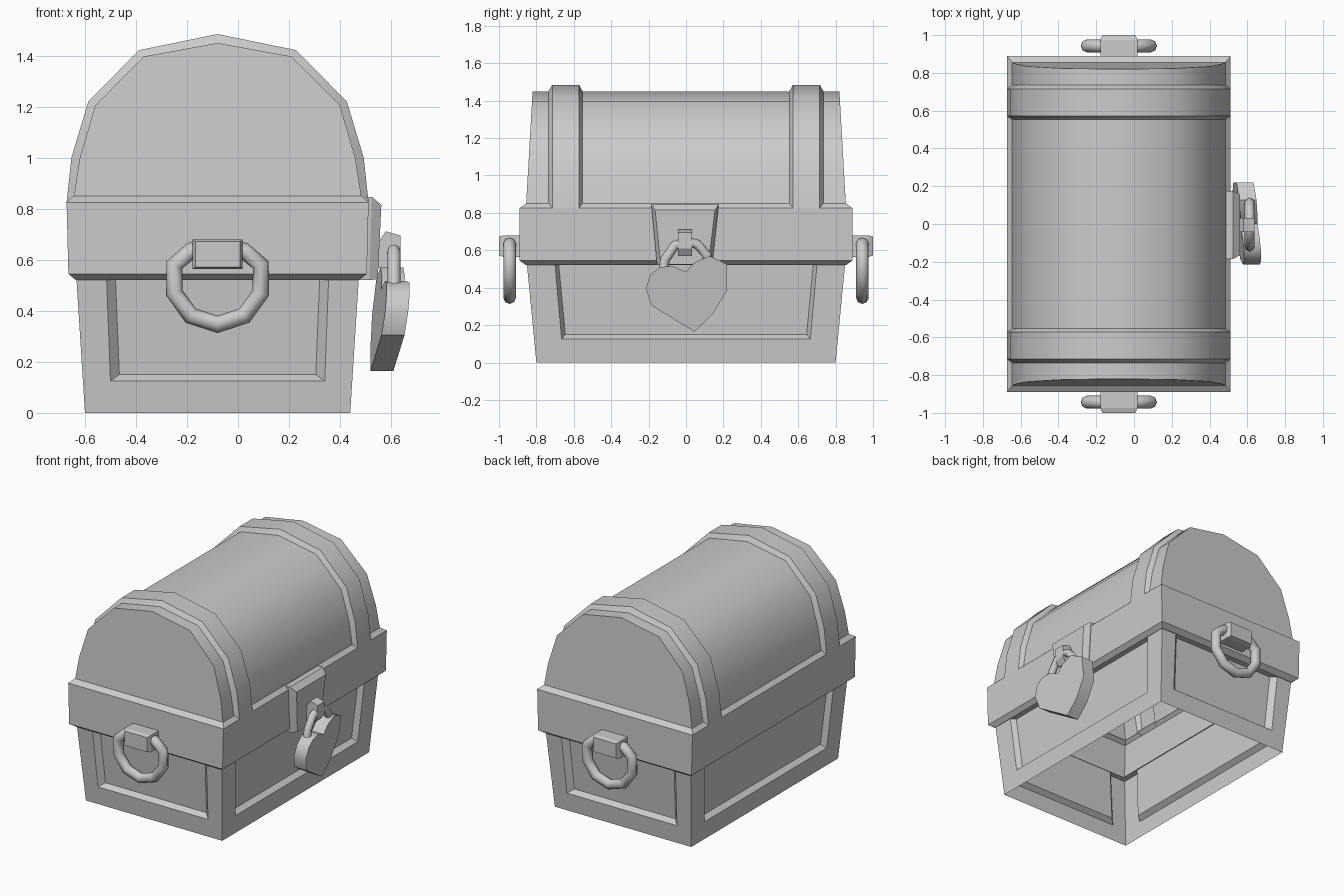
import bpy, bmesh, math
from mathutils import Matrix, Vector

cube = bpy.data.objects.get("Cube")
if cube:
    bpy.data.objects.remove(cube, do_unlink=True)

CX = -0.08          # chest centre along x
BASE_TOP = 0.52

grey = bpy.data.materials.new("plain_grey")
grey.use_nodes = True
grey.diffuse_color = (0.6, 0.6, 0.6, 1)
grey.node_tree.nodes["Principled BSDF"].inputs["Base Color"].default_value = (0.6, 0.6, 0.6, 1)


def smooth(ob, angle):
    bpy.ops.object.select_all(action='DESELECT')
    ob.select_set(True)
    bpy.context.view_layer.objects.active = ob
    bpy.ops.object.shade_smooth_by_angle(angle=math.radians(angle))


def finish(bm, name, angle=None):
    bmesh.ops.remove_doubles(bm, verts=bm.verts, dist=0.0005)
    bmesh.ops.recalc_face_normals(bm, faces=bm.faces)
    mesh = bpy.data.meshes.new(name)
    bm.to_mesh(mesh)
    bm.free()
    mesh.materials.append(grey)
    ob = bpy.data.objects.new(name, mesh)
    bpy.context.collection.objects.link(ob)
    if angle:
        smooth(ob, angle)
    return ob


def loft(bm, rings, closed=True):
    """Skin a row of equal-length point rings."""
    rows = [[bm.verts.new(p) for p in ring] for ring in rings]
    for a, b in zip(rows, rows[1:]):
        for i in range(len(a) if closed else len(a) - 1):
            j = (i + 1) % len(a)
            bm.faces.new((a[i], a[j], b[j], b[i]))
    return rows


def rect(cx, cy, hx, hy, z):
    return [(cx + sx * hx, cy + sy * hy, z) for sx, sy in ((-1, -1), (1, -1), (1, 1), (-1, 1))]


def tube(name, points, radius, cyclic):
    curve = bpy.data.curves.new(name, 'CURVE')
    curve.dimensions = '3D'
    curve.bevel_depth = radius
    curve.bevel_resolution = 2
    curve.use_fill_caps = not cyclic
    spline = curve.splines.new('POLY')
    spline.points.add(len(points) - 1)
    for sp, p in zip(spline.points, points):
        sp.co = (*p, 1)
    spline.use_cyclic_u = cyclic
    curve.materials.append(grey)
    ob = bpy.data.objects.new(name, curve)
    bpy.context.collection.objects.link(ob)
    bpy.ops.object.select_all(action='DESELECT')
    ob.select_set(True)
    bpy.context.view_layer.objects.active = ob
    bpy.ops.object.convert(target='MESH')
    smooth(bpy.context.object, 60)


# Base walls, open below, each with a recessed panel running up under the rim
def add_wall(bm, turn, half, dist, outer, inner, depth=0.035):
    rot = Matrix.Translation((CX, 0, 0)) @ Matrix.Rotation(turn, 4, 'Z')

    def vert(u, z, d=0.0):
        out = dist[0] + (dist[1] - dist[0]) * z / BASE_TOP - d
        return bm.verts.new(rot @ Vector((u, -out, z)))

    def u_shape(bottom, top, z, d=0.0):
        return [vert(-top, BASE_TOP, d), vert(-bottom, z, d), vert(bottom, z, d), vert(top, BASE_TOP, d)]

    loops = [u_shape(*half, 0), u_shape(*outer, 0.125), u_shape(*inner, 0.15, depth)]
    for a, b in zip(loops, loops[1:]):
        for i in range(3):
            bm.faces.new((a[i], a[i + 1], b[i + 1], b[i]))
    bm.faces.new(loops[-1])


bm = bmesh.new()
for k in (0, 2):
    add_wall(bm, k * math.pi / 2, (0.52, 0.553), (0.80, 0.85), (0.42, 0.435), (0.385, 0.40))
    add_wall(bm, (k + 1) * math.pi / 2, (0.80, 0.85), (0.52, 0.553), (0.665, 0.70), (0.645, 0.68))
finish(bm, "base_walls")

# Rim band around the top of the base
bm = bmesh.new()
loft(bm, [rect(CX, 0, hx, hy, z) for hx, hy, z in (
    (0.51, 0.81, 0.52), (0.555, 0.855, 0.52), (0.585, 0.89, 0.545),
    (0.592, 0.89, 0.825), (0.565, 0.855, 0.85))])
finish(bm, "rim_band")

# Barrel lid with two raised straps and leaning ends
BODY = [(0.565, 0.84), (0.54, 1.0), (0.48, 1.205), (0.29, 1.397), (0, 1.45)]
STRAP = [(0.592, 0.825), (0.573, 1.0), (0.507, 1.22), (0.308, 1.422), (0, 1.485)]


def arch(half, y, lean=0.0):
    pts = [(-x, z) for x, z in half] + [(x, z) for x, z in reversed(half[:-1])]
    return [(CX + x, y - math.copysign(lean, y) * (z - 0.84), z) for x, z in pts]


bm = bmesh.new()
side = [(BODY, 0.855, 0.057), (BODY, 0.735, 0), (STRAP, 0.715, 0), (STRAP, 0.572, 0), (BODY, 0.553, 0)]
rings = [arch(p, -y, lean) for p, y, lean in side] + [arch(p, y, lean) for p, y, lean in reversed(side)]
rows = loft(bm, rings, closed=False)
bm.faces.new(rows[0])
bm.faces.new(rows[-1])
finish(bm, "lid", 40)

# Ring handle and its mount on each end
for name, s in (("front", -1), ("back", 1)):
    path = []
    for i in range(10):
        a = math.radians(-90 + 36 * i)
        path.append((CX + 0.178 * math.cos(a), s * 0.943, min(0.525 + 0.178 * math.sin(a), 0.635)))
    tube(name + "_ring", path, 0.034, True)

    bm = bmesh.new()
    rows = loft(bm, [[(CX + sx * hx, s * y, 0.622 + sz * hz) for sx, sz in ((-1, -1), (1, -1), (1, 1), (-1, 1))]
                     for hx, hz, y in ((0.098, 0.058, 0.885), (0.098, 0.058, 0.975), (0.087, 0.05, 1.0))])
    bm.faces.new(rows[0])
    bm.faces.new(rows[-1])
    finish(bm, name + "_ring_mount")

# Hasp plate on the lock side
bm = bmesh.new()
rows = loft(bm, [
    [(0.48, -0.155, 0.52), (0.48, 0.14, 0.52), (0.48, 0.175, 0.847), (0.48, -0.185, 0.847)],
    [(0.515, -0.155, 0.52), (0.515, 0.14, 0.52), (0.525, 0.175, 0.847), (0.525, -0.185, 0.847)],
    [(0.548, -0.135, 0.525), (0.548, 0.12, 0.525), (0.562, 0.155, 0.815), (0.562, -0.165, 0.815)]])
bm.faces.new(rows[0])
bm.faces.new(rows[-1])
finish(bm, "hasp_plate")

# Staple that holds the padlock
bm = bmesh.new()
outline = [(0.55, 0.57), (0.61, 0.57), (0.637, 0.61), (0.637, 0.695), (0.58, 0.712), (0.55, 0.67)]
rows = loft(bm, [[(x, y, z) for x, z in outline] for y in (-0.042, 0.032)])
bm.faces.new(rows[0])
bm.faces.new(rows[-1])
finish(bm, "staple")

# Padlock shackle
tube("shackle", [(0.612, y, z) for y, z in (
    (-0.125, 0.47), (-0.112, 0.55), (-0.06, 0.625), (0, 0.65), (0.06, 0.632), (0.112, 0.575), (0.122, 0.49))],
    0.026, False)

# Heart-shaped padlock body, hanging askew
bm = bmesh.new()
heart = [(0.045, 0.165), (0.14, 0.255), (0.22, 0.385), (0.22, 0.525), (0.127, 0.57), (0.045, 0.535),
         (0, 0.485), (-0.07, 0.515), (-0.14, 0.51), (-0.19, 0.47), (-0.215, 0.395), (-0.185, 0.305)]
rows = loft(bm, [[(0.593 + dx - 0.115 * y + 0.12 * (z - 0.36), y, z) for y, z in heart]
                 for dx in (-0.045, 0.045)])
bm.faces.new(rows[0])
bm.faces.new(rows[-1])
finish(bm, "padlock_body", 40)
